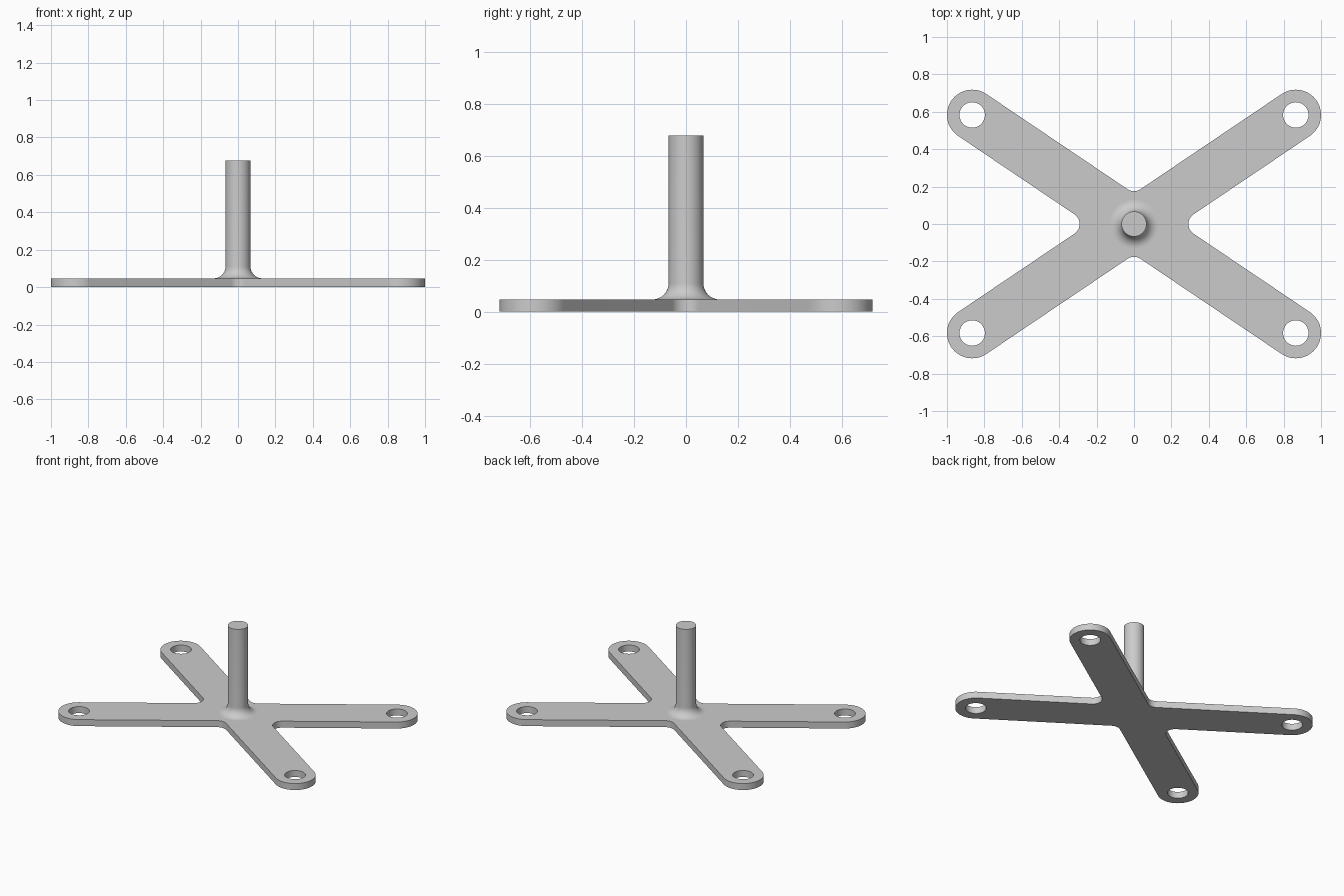
import bpy, bmesh
from math import sin, cos, pi, atan2, hypot

if "Cube" in bpy.data.objects:
    bpy.data.objects.remove(bpy.data.objects["Cube"], do_unlink=True)

THICK, HALF, FILLET, HOLE = 0.047, 0.135, 0.0625, 0.068
HX, HY = 0.865, 0.583
POST_R, POST_TOP = 0.067, 0.677

steel = bpy.data.materials.new("grey steel")
steel.use_nodes = True
steel.diffuse_color = (0.6, 0.6, 0.6, 1)
steel.node_tree.nodes["Principled BSDF"].inputs["Base Color"].default_value = (0.6, 0.6, 0.6, 1)


def arc(cx, cy, r, a0, a1, n):
    return [(cx + r * cos(a0 + (a1 - a0) * i / n), cy + r * sin(a0 + (a1 - a0) * i / n))
            for i in range(n + 1)]


def finish(bm, name):
    bmesh.ops.recalc_face_normals(bm, faces=bm.faces)
    mesh = bpy.data.meshes.new(name)
    bm.to_mesh(mesh)
    bm.free()
    mesh.materials.append(steel)
    obj = bpy.data.objects.new(name, mesh)
    bpy.context.collection.objects.link(obj)
    bpy.ops.object.select_all(action='DESELECT')
    obj.select_set(True)
    bpy.context.view_layer.objects.active = obj
    bpy.ops.object.shade_smooth_by_angle(angle=pi / 6)


def add_loop(bm, pts):
    vs = [bm.verts.new((x, y, 0)) for x, y in pts]
    return [bm.edges.new((v, vs[(i + 1) % len(vs)])) for i, v in enumerate(vs)]


# Cross plate: rounded arm ends joined by filleted inner corners, with four holes
tilt = atan2(HY, HX)
arms = [tilt, pi - tilt, pi + tilt, 2 * pi - tilt]
outline, edges = [], []
bm = bmesh.new()
for i, a in enumerate(arms):
    reach = hypot(HX, HY)
    cx, cy = reach * cos(a), reach * sin(a)
    outline += arc(cx, cy, HALF, a - pi / 2, a + pi / 2, 32)
    b = arms[(i + 1) % 4] + (2 * pi if i == 3 else 0)
    mid, gap = (a + b) / 2, (b - a) / 2
    d = (HALF + FILLET) / sin(gap)
    outline += arc(d * cos(mid), d * sin(mid), FILLET, a - pi / 2, b - 3 * pi / 2, 12)
    edges += add_loop(bm, arc(cx, cy, HOLE, 0, 2 * pi, 40)[:-1])
edges += add_loop(bm, outline)
bmesh.ops.triangle_fill(bm, edges=edges, use_beauty=True)
top = bmesh.ops.extrude_face_region(bm, geom=bm.faces[:])["geom"]
bmesh.ops.translate(bm, vec=(0, 0, THICK),
                    verts=[v for v in top if isinstance(v, bmesh.types.BMVert)])
finish(bm, "cross_plate")

# Post: lathed rod whose foot flares smoothly into the plate
profile = [(0, THICK / 2), (POST_R + FILLET, THICK / 2)]
profile += arc(POST_R + FILLET, THICK + FILLET, FILLET, -pi / 2, -pi, 12)
profile += [(POST_R, POST_TOP), (0, POST_TOP)]
bm = bmesh.new()
vs = [bm.verts.new((r, 0, z)) for r, z in profile]
line = [bm.edges.new(p) for p in zip(vs, vs[1:])]
bmesh.ops.spin(bm, geom=vs + line, cent=(0, 0, 0), axis=(0, 0, 1), angle=2 * pi, steps=64)
bmesh.ops.remove_doubles(bm, verts=bm.verts, dist=0.0001)
finish(bm, "post")
